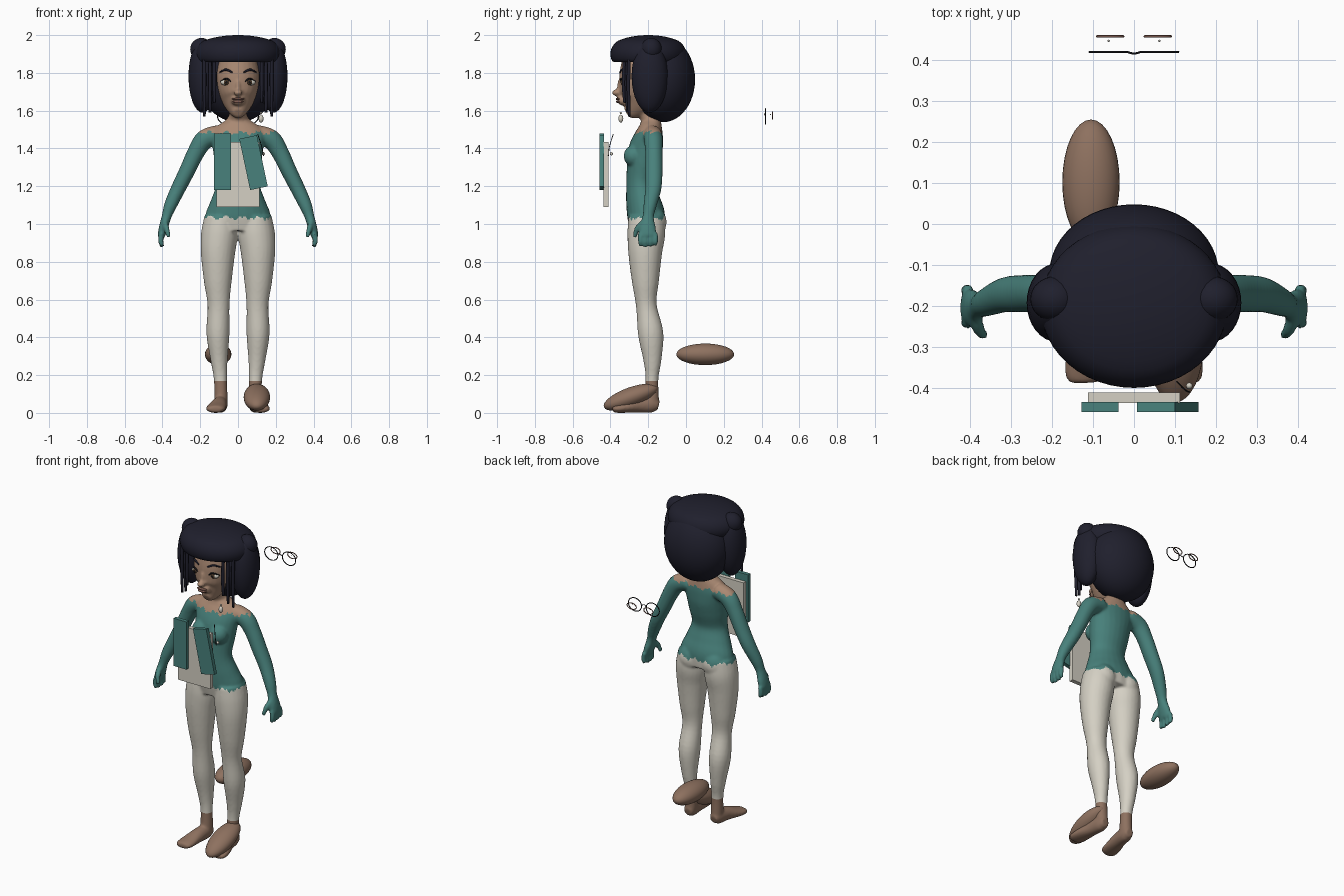
import bpy, bmesh, math
from mathutils import Vector, Matrix

if "Cube" in bpy.data.objects:
    bpy.data.objects.remove(bpy.data.objects["Cube"])


def material(name, r, g, b):
    m = bpy.data.materials.new(name)
    m.use_nodes = True
    m.diffuse_color = (r, g, b, 1)
    bsdf = next(n for n in m.node_tree.nodes if n.type == 'BSDF_PRINCIPLED')
    bsdf.inputs["Base Color"].default_value = (r, g, b, 1)
    bsdf.inputs["Roughness"].default_value = 0.7
    return m


SKIN = material("warm skin", .40, .25, .17)
BROWN = material("shoe brown", .27, .165, .115)
TEAL = material("teal cloth", .065, .22, .2)
CREAM = material("cream cloth", .66, .63, .55)
HAIR = material("dark navy hair", .014, .014, .026)
BLACK = material("black", .008, .008, .01)
LIP = material("lip brown", .22, .11, .085)
IRIS = material("iris brown", .07, .04, .02)


def ellipsoid(bm, loc, radii, rot=None, seg=32):
    mat = Matrix.Translation(loc) @ (rot or Matrix()) @ Matrix.Diagonal((*radii, 1))
    return bmesh.ops.create_uvsphere(bm, u_segments=seg, v_segments=seg // 2, radius=1, matrix=mat)["verts"]


def smooth_path(rows, steps):
    """Catmull-Rom interpolation through rows of any width."""
    ext = [rows[0]] + list(rows) + [rows[-1]]
    out = []
    for p, q, r, s in zip(ext, ext[1:], ext[2:], ext[3:]):
        for i in range(steps):
            t = i / steps
            out.append([.5 * (2 * b + (c - a) * t + (2 * a - 5 * b + 4 * c - d) * t * t
                              + (3 * b - a - 3 * c + d) * t ** 3) for a, b, c, d in zip(p, q, r, s)])
    return out + [list(rows[-1])]


def tube(bm, rows, ref=(0, 1, 0), seg=24, steps=5):
    """Capped elliptical loft; each row is x, y, z, side radius, depth radius."""
    rows = smooth_path(rows, steps)
    pts = [Vector(r[:3]) for r in rows]
    rings = []
    for i, r in enumerate(rows):
        t = (pts[min(i + 1, len(pts) - 1)] - pts[max(i - 1, 0)]).normalized()
        side = Vector(ref).cross(t).normalized()
        up = t.cross(side)
        rings.append([bm.verts.new(pts[i] + side * r[3] * math.cos(a) + up * r[4] * math.sin(a))
                      for a in (math.tau * k / seg for k in range(seg))])
    for lo, hi in zip(rings, rings[1:]):
        for k in range(seg):
            n = (k + 1) % seg
            bm.faces.new((lo[k], lo[n], hi[n], hi[k]))
    bm.faces.new(rings[0][::-1])
    bm.faces.new(rings[-1])


def make(name, bm, mat, smooth=True):
    bmesh.ops.recalc_face_normals(bm, faces=bm.faces)
    me = bpy.data.meshes.new(name)
    bm.to_mesh(me)
    bm.free()
    me.materials.append(mat)
    for p in me.polygons:
        p.use_smooth = smooth
    ob = bpy.data.objects.new(name, me)
    bpy.context.collection.objects.link(ob)
    return ob


def blob(name, loc, radii, mat, rot=None, seg=32):
    bm = bmesh.new()
    ellipsoid(bm, loc, radii, rot, seg)
    return make(name, bm, mat)


def rod(name, rows, mat, ref=(0, 1, 0)):
    bm = bmesh.new()
    tube(bm, rows, ref, seg=10)
    return make(name, bm, mat)


def panel(name, loc, size, mat, tilt=0):
    bm = bmesh.new()
    bmesh.ops.create_cube(bm, size=1, matrix=Matrix.Translation(loc)
                          @ Matrix.Rotation(math.radians(tilt), 4, 'Y') @ Matrix.Diagonal((*size, 1)))
    return make(name, bm, mat, False)


# Body: torso, neck and head
bm = bmesh.new()
tube(bm, [(0, y, z, a, b) for z, y, a, b in (
    (.97, -.205, .165, .09), (1.05, -.212, .172, .1), (1.13, -.228, .142, .09),
    (1.22, -.238, .113, .078), (1.32, -.225, .124, .088), (1.4, -.212, .134, .09),
    (1.47, -.195, .145, .075), (1.515, -.187, .115, .06), (1.55, -.187, .065, .052),
    (1.58, -.2, .048, .048), (1.68, -.22, .046, .048))])
tube(bm, [(0, y, z, a, b) for z, y, a, b in (
    (1.588, -.315, .025, .025), (1.605, -.29, .05, .058), (1.65, -.258, .084, .098),
    (1.71, -.242, .107, .112), (1.79, -.235, .116, .117), (1.87, -.23, .1, .108))])
ellipsoid(bm, (0, -.366, 1.695), (.023, .026, .018))
ellipsoid(bm, (0, -.345, 1.725), (.013, .022, .045))
ellipsoid(bm, (0, -.335, 1.655), (.038, .03, .028))

# Body: mirrored limbs
for s in (1, -1):
    ellipsoid(bm, (s * .06, -.275, 1.36), (.056, .055, .058))
    ellipsoid(bm, (s * .082, -.178, 1.01), (.078, .075, .085))
    tube(bm, [(s * x, y, z, a, b) for x, y, z, a, b in (
        (.092, -.21, 1.04, .085, .095), (.098, -.21, .95, .097, .1), (.106, -.216, .85, .091, .09),
        (.107, -.215, .7, .074, .072), (.103, -.21, .57, .058, .055), (.106, -.187, .42, .061, .067),
        (.1, -.178, .28, .045, .048), (.093, -.18, .18, .035, .034), (.09, -.182, .06, .036, .04))])
    tube(bm, [(s * x, y, z, a, b) for x, y, z, a, b in (
        (.09, -.145, .038, .025, .025), (.092, -.18, .045, .037, .044), (.1, -.25, .042, .042, .041),
        (.113, -.32, .029, .051, .029), (.12, -.365, .022, .05, .022), (.12, -.388, .02, .036, .016))],
         ref=(0, 0, 1))
    tube(bm, [(s * x, y, z, a, b) for x, y, z, a, b in (
        (.1, -.178, 1.475, .05, .05), (.175, -.173, 1.448, .052, .05), (.222, -.17, 1.38, .046, .046),
        (.27, -.17, 1.28, .042, .046), (.315, -.173, 1.19, .039, .043), (.357, -.19, 1.1, .034, .035),
        (.378, -.2, 1.04, .026, .03), (.395, -.204, .98, .024, .045), (.406, -.202, .935, .02, .046))])
    for k in range(4):
        y = -.242 + k * .027
        tip = .875 + .007 * abs(k - 1.3)
        tube(bm, [(s * .404, y, .95, .014, .013), (s * .409, y, .91, .014, .013), (s * .4, y, tip, .011, .01)])
    tube(bm, [(s * .388, -.225, 1.01, .015, .015), (s * .378, -.258, .975, .015, .015),
              (s * .366, -.272, .93, .011, .011)])

# Fuse the body into one skin, then colour it by height and reach
raw = make("body_blank", bm, SKIN)
mod = raw.modifiers.new("fuse", 'REMESH')
mod.mode = 'VOXEL'
mod.voxel_size = .0075
mod = raw.modifiers.new("soften", 'SMOOTH')
mod.factor = .5
mod.iterations = 5
me = bpy.data.meshes.new_from_object(raw.evaluated_get(bpy.context.evaluated_depsgraph_get()))
bpy.data.objects.remove(raw)
body = bpy.data.objects.new("body", me)
bpy.context.collection.objects.link(body)
me.materials.clear()
for m in (SKIN, TEAL, CREAM, BROWN):
    me.materials.append(m)
for p in me.polygons:
    x, y, z = p.center
    wobble = .008 * math.sin(x * 75) + .005 * math.sin(x * 190 + y * 120)
    if z > 1.483 + wobble:
        p.material_index = 0
    elif abs(x) > .25 or z > 1.032 + wobble:
        p.material_index = 1
    elif z > .17:
        p.material_index = 2
    else:
        p.material_index = 3
    p.use_smooth = True

# Face
for s, side in ((1, "left"), (-1, "right")):
    blob(side + "_eye", (s * .063, -.322, 1.75), (.029, .02, .017), CREAM)
    blob(side + "_iris", (s * .062, -.337, 1.75), (.014, .008, .014), IRIS, seg=16)
    blob(side + "_pupil", (s * .062, -.342, 1.75), (.007, .005, .007), BLACK, seg=12)
    rod(side + "_upper_lid", [(s * .034, -.343, 1.75, .003, .003), (s * .06, -.342, 1.769, .005, .005),
                              (s * .093, -.316, 1.755, .003, .003)], BLACK)
    rod(side + "_brow", [(s * .03, -.35, 1.803, .004, .004), (s * .065, -.336, 1.817, .006, .005),
                         (s * .097, -.306, 1.803, .003, .003)], HAIR)
blob("upper_lip", (0, -.36, 1.662), (.034, .012, .007), LIP)
blob("lower_lip", (0, -.358, 1.648), (.029, .013, .008), LIP)

# Hair
blob("hair_back", (0, -.122, 1.765), (.207, .17, .226), HAIR, seg=48)
bm = bmesh.new()
for v in ellipsoid(bm, (0, -.2, 1.9), (.228, .2, .1), seg=48):
    # fuller rim with a flat underside
    up = (v.co.z - 1.9) / .1
    if abs(up) < 1:
        puff = (1 - up ** 2) ** -.18 if abs(up) < .97 else 1.5
        v.co.x *= min(puff, 1.12)
        v.co.y = max(-.2 + (v.co.y + .2) * min(puff, 1.12), -.4)
    v.co.x = max(-.235, min(.235, v.co.x))
    v.co.z = max(v.co.z, 1.858)
make("hair_fringe", bm, HAIR)
for s, side in ((1, "left"), (-1, "right")):
    blob(side + "_hair_lobe", (s * .187, -.192, 1.782), (.075, .096, .193), HAIR)
    blob(side + "_hair_bun", (s * .193, -.183, 1.925), (.06, .055, .06), HAIR)
    for i, (x, y, z) in enumerate(((.125, -.325, 1.64), (.148, -.31, 1.59), (.178, -.3, 1.57))):
        rod(f"{side}_braid_{i}", [(s * x, y, 1.9, .009, .009), (s * x, y - .005, 1.74, .01, .01),
                                  (s * x, y, z, .007, .007)], HAIR)

# Jewellery
blob("earring_drop", (.122, -.345, 1.558), (.013, .013, .021), CREAM, seg=16)
blob("earring_bead", (.122, -.345, 1.588), (.006, .006, .006), CREAM, seg=12)
rod("necklace_cord", [(.105, -.385, 1.475, .002, .002), (.125, -.405, 1.41, .002, .002),
                      (.135, -.41, 1.36, .002, .002)], BLACK)
blob("necklace_bead", (.135, -.395, 1.372), (.008, .008, .009), CREAM, seg=12)

# Jacket panels
panel("shirt_panel", (0, -.424, 1.262), (.225, .026, .345), CREAM)
panel("right_jacket_panel", (-.083, -.447, 1.33), (.09, .024, .3), TEAL)
panel("left_jacket_panel", (.082, -.447, 1.325), (.095, .024, .277), TEAL, -12)

# Shoes
blob("left_shoe", (.1, -.292, .083), (.07, .152, .052), BROWN, Matrix.Rotation(math.radians(20), 4, 'X'))
blob("right_shoe", (-.105, .102, .31), (.07, .153, .057), BROWN)


# Spectacles
def ring(name, loc, rx, rz, thick, mat):
    bm = bmesh.new()
    tube(bm, [(loc[0] + rx * math.cos(a), loc[1], loc[2] + rz * math.sin(a), thick, thick)
              for a in (math.tau * k / 16 for k in range(17))], seg=8, steps=3)
    make(name, bm, mat)


for s, side in ((1, "left"), (-1, "right")):
    ring(side + "_spectacle_rim", (s * .062, .42, 1.57), .046, .041, .0028, BLACK)
    ring(side + "_loose_lid", (s * .058, .458, 1.575), .032, .019, .0028, LIP)
    blob(side + "_loose_glint", (s * .062, .447, 1.58), (.003, .003, .003), CREAM, seg=8)
rod("spectacle_bridge", [(-.017, .42, 1.575, .0025, .0025), (0, .416, 1.583, .0025, .0025),
                         (.017, .42, 1.575, .0025, .0025)], BLACK)
